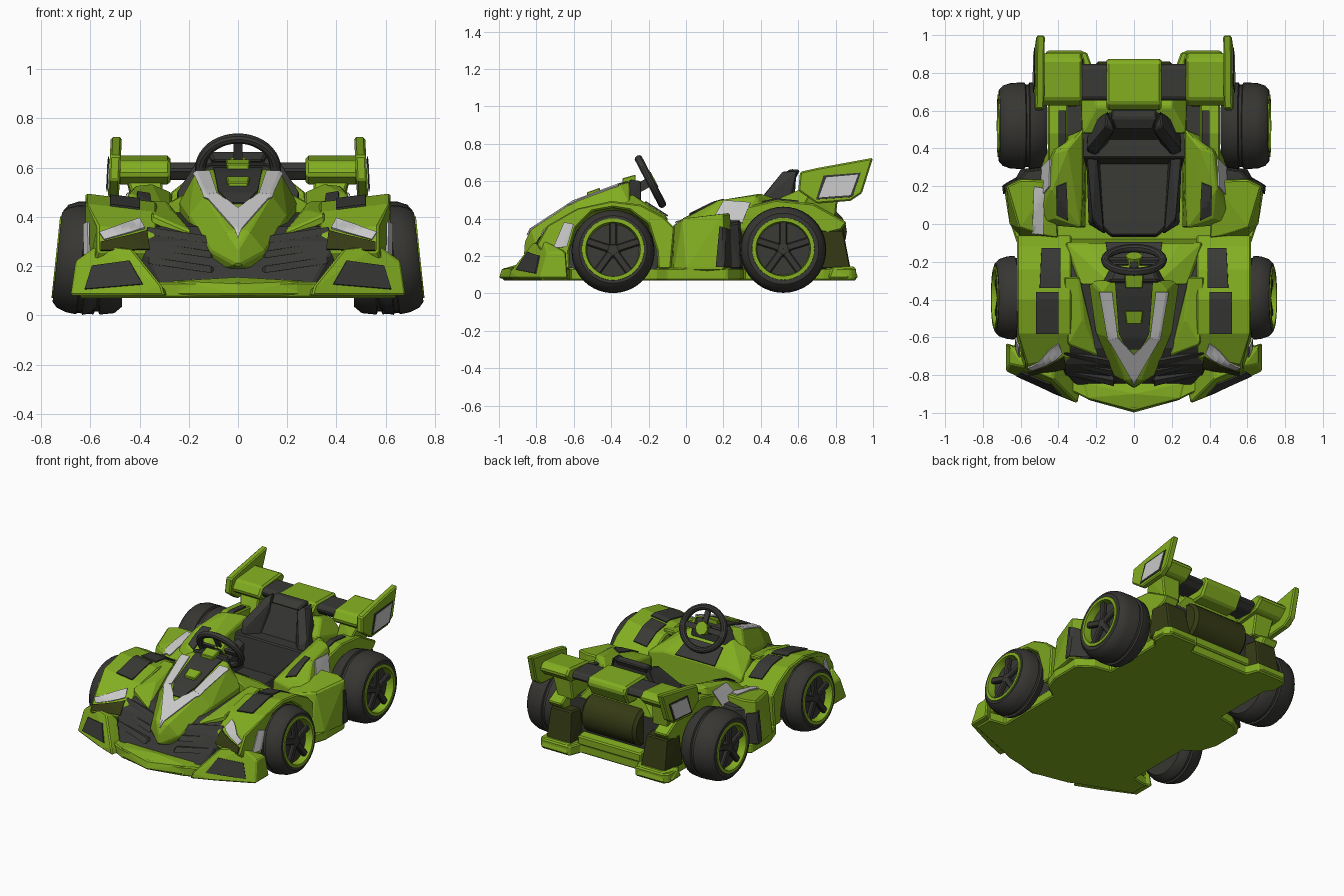
import bpy, bmesh, math
from mathutils import Vector, Matrix
from mathutils.bvhtree import BVHTree

if "Cube" in bpy.data.objects:
    bpy.data.objects.remove(bpy.data.objects["Cube"])

def material(name, c):
    m = bpy.data.materials.new(name)
    m.diffuse_color = (*c, 1)
    m.use_nodes = True
    m.node_tree.nodes["Principled BSDF"].inputs["Base Color"].default_value = m.diffuse_color
    return m

GREEN = material("lime green", (0.225, 0.42, 0.015))
TRIM = material("dark trim", (0.040, 0.040, 0.036))
TYRE = material("tyre rubber", (0.038, 0.037, 0.033))
OLIVE = material("dark olive", (0.035, 0.042, 0.007))
SILVER = material("silver", (0.58, 0.58, 0.58))
BVH = {}

def finish(name, bm, mat, mirror=False, bevel=0.0, smooth=False):
    bmesh.ops.recalc_face_normals(bm, faces=bm.faces)
    BVH[name] = BVHTree.FromBMesh(bm)
    me = bpy.data.meshes.new(name)
    bm.to_mesh(me)
    bm.free()
    me.materials.append(mat)
    if smooth:
        for p in me.polygons:
            p.use_smooth = True
        me.set_sharp_from_angle(angle=math.radians(35))
    ob = bpy.data.objects.new(name, me)
    bpy.context.collection.objects.link(ob)
    if bevel:
        b = ob.modifiers.new("bevel", 'BEVEL')
        b.width, b.segments, b.limit_method, b.angle_limit = bevel, 1, 'ANGLE', math.radians(30)
    if mirror:
        ob.modifiers.new("mirror", 'MIRROR').use_mirror_merge = False
    return ob

def hull(name, pts, mat, sym=False, bevel=0.008):
    """Convex block; sym=True spans the centre line, otherwise it is mirrored."""
    bm = bmesh.new()
    for p in pts + ([(-x, y, z) for x, y, z in pts if x] if sym else []):
        bm.verts.new(p)
    bmesh.ops.convex_hull(bm, input=bm.verts)
    bmesh.ops.delete(bm, geom=[v for v in bm.verts if not v.link_faces], context='VERTS')
    bmesh.ops.dissolve_limit(bm, angle_limit=0.03, verts=bm.verts, edges=bm.edges)
    return finish(name, bm, mat, not sym, bevel)

def prism(name, poly, axis, a, b, mat, mirror=True, bevel=0.008, shape=None):
    """Polygon in (y,z) pulled along x, or in (x,y) pulled along z."""
    bm = bmesh.new()
    put = (lambda p, t: (t, *p)) if axis == 'x' else (lambda p, t: (*p, t))
    A = [bm.verts.new(put(p, a)) for p in poly]
    B = [bm.verts.new(put(p, b)) for p in poly]
    bm.faces.new(A)
    bm.faces.new(B)
    n = len(poly)
    for i in range(n):
        bm.faces.new((A[i], A[(i + 1) % n], B[(i + 1) % n], B[i]))
    if shape:
        for v in bm.verts:
            v.co = shape(*v.co)
    return finish(name, bm, mat, mirror, bevel)

def plate(name, target, quad, axis, mat, n=6, mirror=True):
    """Thin panel laid onto a part by projecting a four-cornered grid along an axis."""
    k = "xyz".index(axis)
    start, d = (-2, 1) if axis == 'y' else (2, -1)
    q = [Vector(p) for p in quad]
    bm = bmesh.new()
    rows = []
    for i in range(n + 1):
        row = []
        for j in range(n + 1):
            p = q[0].lerp(q[1], i / n).lerp(q[3].lerp(q[2], i / n), j / n)
            o = list(p)
            o.insert(k, start)
            dirv = Vector((0, 0, 0))
            dirv[k] = d
            co, no, *_ = BVH[target].ray_cast(Vector(o), dirv)
            if co is None:
                o[k] = 0.4 * -d
                co, no, *_ = BVH[target].find_nearest(Vector(o))
            row.append(bm.verts.new(co + no * 0.005))
        rows.append(row)
    for i in range(n):
        for j in range(n):
            bm.faces.new((rows[i][j], rows[i + 1][j], rows[i + 1][j + 1], rows[i][j + 1]))
    ob = finish(name, bm, mat, mirror)
    s = ob.modifiers.new("thick", 'SOLIDIFY')
    s.thickness, s.offset = 0.008, 0
    return ob

def lathe(name, prof, M, mat, seg=40, mirror=True):
    """Closed (x, radius) profile spun round the x axis."""
    bm = bmesh.new()
    vs = [bm.verts.new((x, r, 0)) for x, r in prof]
    es = [bm.edges.new((vs[i], vs[(i + 1) % len(vs)])) for i in range(len(vs))]
    bmesh.ops.spin(bm, geom=vs + es, axis=(1, 0, 0), cent=(0, 0, 0), angle=2 * math.pi, steps=seg)
    bmesh.ops.remove_doubles(bm, verts=bm.verts, dist=1e-5)
    bm.transform(M)
    return finish(name, bm, mat, mirror, smooth=True)

# wheels
def wheel(tag, x, y, r, w, camber):
    M = Matrix.Translation((x, y, r + 0.004)) @ Matrix.Rotation(camber, 4, 'Y')
    h = w / 2
    lathe(tag + "_tyre", [(-h, .1), (-h, r - .035), (-h + .03, r - .008), (-.035, r), (-.03, r - .012),
          (-.015, r - .012), (-.01, r), (h - .06, r - .004), (h - .02, r - .018), (h, r - .04), (h, .155), (h - .05, .15), (h - .05, .1)], M, TYRE)
    lathe(tag + "_rim", [(h - .045, .14), (h + .006, .146), (h + .006, .166), (h - .03, .17)], M, GREEN)
    lathe(tag + "_disc", [(-h + .02, .002), (-h + .02, .15), (h - .045, .15), (h - .045, .002)], M, TRIM)
    lathe(tag + "_hub", [(h - .05, .001), (h - .05, .045), (h - .012, .032), (h - .012, .001)], M, TRIM, 10)
    bm = bmesh.new()
    for i in range(5):
        S = M @ Matrix.Rotation(i * 2 * math.pi / 5, 4, 'X') @ Matrix.Translation((h - .025, 0, .085)) @ Matrix.Diagonal((.028, .04, .13, 1))
        bmesh.ops.create_cube(bm, size=1, matrix=S)
    finish(tag + "_spokes", bm, TYRE, True, 0.006)

wheel("front_wheel", 0.645, -0.39, 0.222, 0.18, math.radians(-6))
wheel("rear_wheel", 0.59, 0.52, 0.23, 0.25, math.radians(-2))

# floor pan
half = [(0.24, -.93), (.3, -.9), (.64, -.77), (.64, -.64), (.53, -.62), (.53, -.16), (.62, -.1), (.66, .02), (.66, .22),
        (.56, .29), (.45, .31), (.45, .73), (.49, .78), (.49, .88), (.46, .91), (.25, .91), (.22, .83)]
prism("floor_pan", [(0, -.98)] + half + [(-x, y) for x, y in reversed(half)], 'z', .07, .135, GREEN, False)

# front core and grille
hull("front_core", [(.3, -.86, .12), (.4, -.74, .3), (.4, -.66, .36), (.42, -.3, .42), (.42, -.12, .34), (.53, -.6, .12),
                    (.53, -.15, .12), (.53, -.4, .36)], TRIM, True)
for i in range(3):
    z = .19 + .06 * i
    hull("grille_slat", [(.1, -.86 + .05 * i, z - .02), (.1, -.83 + .05 * i, z + .01), (.37, -.80 + .05 * i, z + .02),
                         (.37, -.78 + .05 * i, z + .05), (.1, -.7, z), (.37, -.68, z + .04)], TRIM)
hull("nose_splitter", [(0, -1, .08), (0, -.985, .13), (.25, -.93, .08), (.25, -.92, .14), (.27, -.84, .14), (.27, -.84, .08),
                       (0, -.9, .155)], GREEN, True)

# nose cone with silver stripes and dark centre
hull("nose_cone", [(0, -.87, .2), (0, -.865, .27), (.045, -.83, .34), (.135, -.6, .49), (.175, -.36, .58), (.13, -.3, .595),
                   (.11, -.8, .26), (.20, -.58, .40), (.24, -.3, .46), (.1, -.74, .18), (.22, -.3, .2)], GREEN, True)
plate("silver_stripe", "nose_cone", [(0, -.845), (.135, -.61), (.085, -.60), (0, -.69)], 'z', SILVER, 10)
plate("silver_stripe_upper", "nose_cone", [(.135, -.61), (.178, -.36), (.115, -.36), (.085, -.60)], 'z', SILVER)
plate("nose_panel", "nose_cone", [(-.035, -.66), (.035, -.66), (.08, -.58), (-.08, -.58)], 'z', TRIM, 6, False)
plate("nose_panel_upper", "nose_cone", [(-.08, -.58), (.08, -.58), (.1, -.31), (-.1, -.31)], 'z', TRIM, 8, False)
hull("nose_badge_block", [(.04, -.53, .5), (.04, -.53, .54), (.048, -.46, .565), (.05, -.46, .5)], GREEN, True, .004)
hull("nose_top_block", [(.045, -.34, .57), (.045, -.34, .615), (.05, -.27, .635), (.05, -.27, .57)], GREEN, True, .004)
hull("bonnet_blade", [(.19, -.70, .30), (.19, -.70, .34), (.35, -.64, .37), (.35, -.64, .41), (.37, -.28, .43), (.37, -.28, .465),
                      (.29, -.28, .43), (.29, -.28, .465), (.27, -.5, .43)], GREEN)

# front fenders
arch = [(-.80, .26), (-.74, .365), (-.58, .455), (-.40, .495), (-.24, .475), (-.12, .41), (-.06, .35), (-.08, .13), (-.15, .13),
        (-.155, .225), (-.2, .37), (-.3, .445), (-.39, .46), (-.5, .44), (-.59, .35), (-.625, .225), (-.62, .13), (-.70, .13)]
prism("front_fender", arch, 'x', .33, .62, GREEN,
      shape=lambda x, y, z: (x - (.05 if y < -.7 and x > .5 else 0), y + (.04 if y < -.7 and x < .4 else 0), z - (.035 if x < .4 and z > .3 else 0)))
plate("fender_panel_front", "front_fender", [(.40, -.58), (.52, -.58), (.52, -.36), (.40, -.36)], 'z', TRIM)
plate("fender_panel_rear", "front_fender", [(.39, -.34), (.5, -.34), (.49, -.13), (.39, -.13)], 'z', TRIM)
plate("headlight", "front_fender", [(.38, .35), (.545, .305), (.565, .335), (.4, .39)], 'y', SILVER)
plate("headlight_side", "front_fender", [(-.71, .24), (-.635, .25), (-.60, .37), (-.65, .38)], 'x', SILVER)
plate("headlight_shadow", "front_fender", [(.36, .265), (.56, .26), (.56, .295), (.37, .34)], 'y', OLIVE)

# front corner wings
hull("front_corner", [(.3, -.95, .08), (.31, -.94, .12), (.28, -.86, .08), (.36, -.87, .17), (.43, -.82, .27), (.57, -.76, .285),
                      (.68, -.78, .08), (.66, -.74, .22), (.68, -.63, .08), (.66, -.64, .22), (.4, -.72, .08), (.42, -.73, .26),
                      (.45, -.89, .08)], GREEN)
plate("front_corner_vent", "front_corner", [(.385, .125), (.62, .105), (.59, .2), (.44, .22)], 'y', TRIM)

# cowl and steering
hull("cowl", [(.12, -.32, .55), (.28, -.32, .46), (.36, -.1, .38), (.24, -.1, .41), (.14, -.2, .46), (.36, -.3, .15), (.36, -.08, .15)], GREEN, True)
plate("footwell_panel", "cowl", [(-.13, -.22), (.13, -.22), (.15, -.1), (-.15, -.1)], 'z', TRIM, 6, False)
hull("dash", [(.15, -.33, .55), (.13, -.3, .61), (.1, -.24, .6), (.14, -.24, .46), (.17, -.3, .5)], TRIM, True)
W = Matrix.Translation((0, -.19, .598)) @ Matrix.Rotation(math.radians(-62.5), 4, 'X')
ring = [(.022 * math.sin(a * math.pi / 5), .146 + .022 * math.cos(a * math.pi / 5)) for a in range(10)]
lathe("steering_wheel", ring, W @ Matrix.Diagonal((1.04, .93, 1, 1)) @ Matrix.Rotation(math.radians(90), 4, 'Y'), TRIM, 40, False)
lathe("steering_hub", [(-.02, .001), (-.02, .04), (.025, .045), (.025, .001)], W @ Matrix.Rotation(math.radians(-90), 4, 'Y'), GREEN, 8, False)
bm = bmesh.new()
for a in (0, 180, 270):
    bmesh.ops.create_cube(bm, size=1, matrix=W @ Matrix.Rotation(math.radians(a), 4, 'Z') @ Matrix.Translation((.085, 0, 0)) @ Matrix.Diagonal((.11, .035, .016, 1)))
bmesh.ops.create_cube(bm, size=1, matrix=W @ Matrix.Translation((0, 0, -.06)) @ Matrix.Diagonal((.05, .05, .1, 1)))
finish("steering_spokes", bm, TRIM)

# seat
hull("seat_cushion", [(.12, -.07, .12), (.12, -.06, .25), (.2, .02, .25), (.2, .42, .23), (.2, .42, .12), (.2, .0, .12)], TRIM, True)
hull("seat_bolster", [(.15, -.05, .14), (.24, .0, .14), (.16, -.05, .29), (.22, .02, .35), (.255, .42, .42), (.2, .42, .4), (.18, .42, .14), (.255, .42, .14)], TRIM)
hull("seat_back", [(.2, .38, .2), (.21, .44, .42), (.13, .53, .63), (.13, .59, .645), (.22, .56, .4), (.22, .56, .2)], TRIM, True)
hull("seat_back_side", [(.17, .37, .25), (.25, .35, .3), (.2, .37, .47), (.25, .40, .5), (.1, .5, .63), (.15, .52, .655),
                        (.14, .6, .66), (.24, .52, .4), (.25, .5, .25), (.15, .5, .3)], TRIM)
hull("headrest", [(.1, .5, .63), (.12, .56, .665), (.12, .61, .66), (.12, .58, .6)], TRIM, True)

# side pods and shoulders
hull("side_pod", [(.45, -.08, .13), (.6, -.07, .1), (.66, .0, .13), (.69, .2, .13), (.6, .25, .13), (.45, .25, .13), (.48, -.06, .37),
                  (.61, -.02, .40), (.675, .2, .425), (.6, .235, .43), (.42, .23, .43), (.4, -.07, .36)], GREEN)
plate("side_pod_vent", "side_pod", [(.16, .14), (.24, .14), (.23, .34), (.18, .36)], 'x', TRIM)
hull("side_pod_back", [(.42, .2, .13), (.64, .22, .13), (.6, .29, .13), (.42, .31, .13), (.42, .2, .40), (.62, .22, .37),
                       (.57, .28, .38), (.42, .3, .4)], TRIM)
plate("side_pod_strip", "side_pod", [(.53, .2), (.475, .19), (.48, -.055), (.54, -.045)], 'z', SILVER, 6, False).scale.x = -1
hull("shoulder", [(.255, -.02, .15), (.255, .52, .15), (.52, .0, .34), (.5, .28, .34), (.45, .42, .34), (.28, -.02, .40), (.42, .03, .42),
                  (.44, .18, .50), (.42, .38, .525), (.35, .4, .535), (.27, .5, .5), (.27, .2, .44)], GREEN)
plate("shoulder_light", "shoulder", [(.14, .39), (.30, .375), (.345, .485), (.2, .495)], 'x', SILVER)
plate("shoulder_panel", "shoulder", [(.35, .02), (.41, .05), (.41, .2), (.36, .22)], 'z', TRIM)

# rear body
hull("rear_core", [(.4, .3, .13), (.4, .76, .13), (.38, .35, .44), (.36, .76, .42)], TRIM, True)
hull("rear_deck", [(.28, .48, .3), (.275, .48, .5), (.2, .62, .56), (.2, .74, .52), (.28, .76, .42), (.28, .74, .3)], GREEN, True)
lathe("rear_engine", [(-.21, .001), (-.21, .11), (-.19, .13), (.19, .13), (.21, .11), (.21, .001)], Matrix.Translation((0, .73, .33)), OLIVE, 20, False)
prism("rear_fender", [(.27, .3), (.31, .46), (.48, .50), (.68, .48), (.86, .38), (.83, .34), (.75, .32), (.73, .13), (.3, .13)], 'x', .35, .455, GREEN)
plate("rear_fender_panel", "rear_fender", [(.36, .36), (.40, .36), (.40, .6), (.36, .6)], 'z', TRIM)
hull("rear_pillar", [(.25, .72, .13), (.27, .74, .34), (.46, .72, .34), (.47, .7, .13), (.45, .88, .13), (.27, .88, .13), (.29, .84, .34), (.44, .84, .34)], OLIVE)
hull("rear_foot", [(.23, .74, .08), (.5, .76, .08), (.5, .86, .08), (.46, .92, .08), (.27, .92, .08), (.23, .86, .08),
                   (.24, .76, .14), (.49, .78, .14), (.45, .9, .145), (.28, .9, .145)], GREEN)
hull("rear_bar", [(.24, .76, .13), (.24, .84, .13), (.24, .84, .19), (.24, .77, .2)], GREEN, True)

# rear wing
prism("wing_centre", [(.6, .59), (.64, .635), (.86, .63), (.88, .59), (.83, .5), (.64, .49)], 'x', -.145, .145, GREEN, False, .012)
prism("wing_link", [(.65, .59), (.67, .62), (.83, .62), (.85, .58), (.8, .55), (.68, .55)], 'x', .12, .3, TRIM)
prism("wing_outer", [(.62, .57), (.66, .63), (.87, .65), (.91, .61), (.85, .55), (.67, .53)], 'x', .275, .49, GREEN, bevel=.012)
hull("wing_strut", [(.3, .62, .42), (.42, .62, .46), (.42, .8, .4), (.3, .8, .4), (.31, .68, .58), (.46, .68, .58), (.46, .82, .58), (.31, .82, .58)], GREEN)
prism("wing_end_plate", [(.61, .65), (.7, .67), (1.0, .725), (.94, .535), (.88, .495), (.7, .48), (.6, .55)], 'x', .475, .52, GREEN,
      shape=lambda x, y, z: (x + (z - .6) * -.05 + .003, y, z))
plate("wing_end_rim", "wing_end_plate", [(.695, .502), (.89, .515), (.935, .645), (.735, .63)], 'x', TRIM)
bpy.data.objects["wing_end_rim"].modifiers["thick"].thickness = 0.004
plate("wing_end_light", "wing_end_plate", [(.71, .512), (.88, .525), (.92, .635), (.75, .62)], 'x', SILVER)
